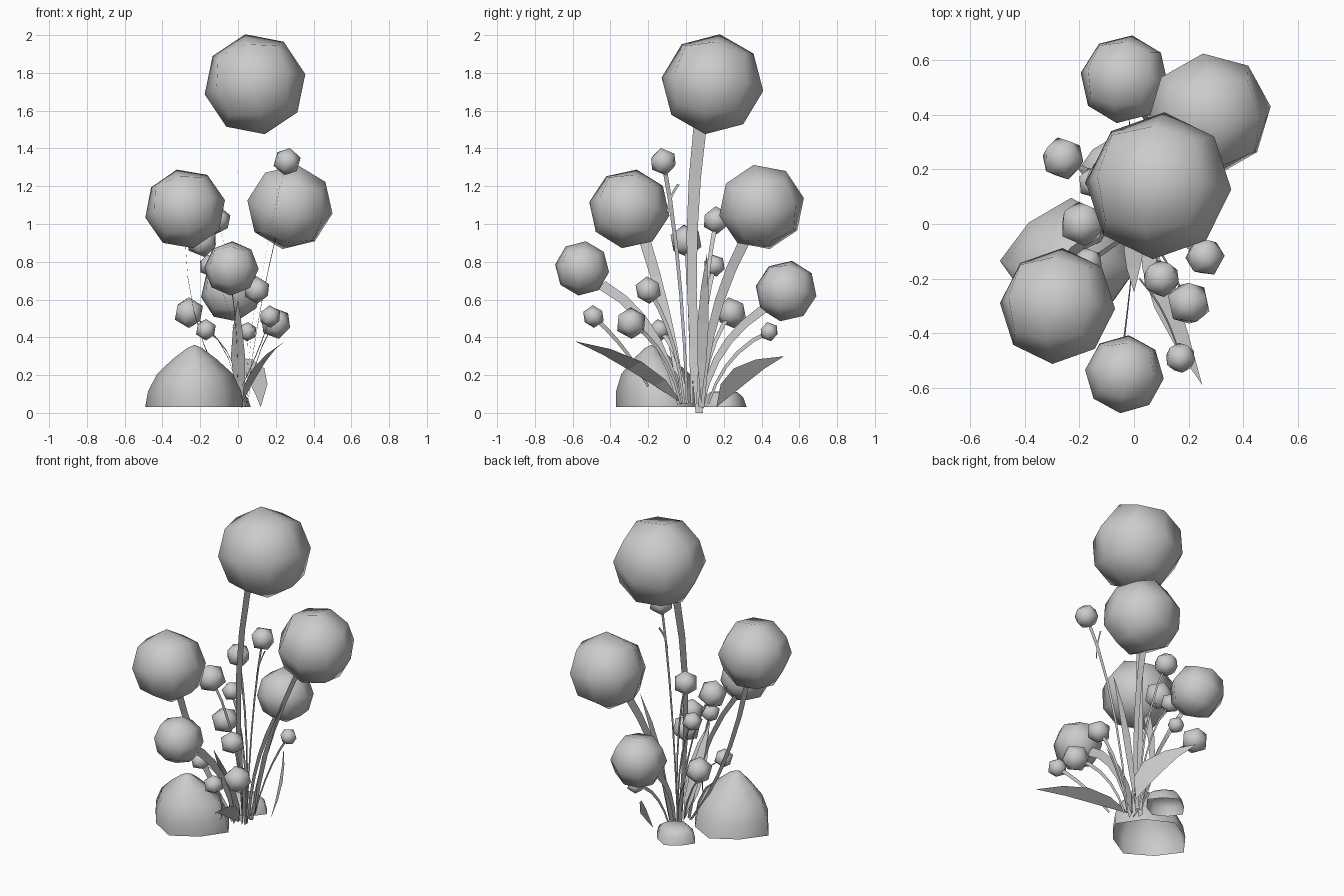
import bpy, bmesh, math, random
from mathutils import Vector, Euler

random.seed(4)
cube = bpy.data.objects.get("Cube")
if cube:
    bpy.data.objects.remove(cube, do_unlink=True)

grey = bpy.data.materials.new("plain_grey")
grey.use_nodes = True
colour = (0.6, 0.6, 0.6, 1)
grey.diffuse_color = colour
grey.node_tree.nodes["Principled BSDF"].inputs["Base Color"].default_value = colour


def finish(bm, name, smooth=True):
    mesh = bpy.data.meshes.new(name)
    for f in bm.faces:
        f.smooth = smooth
    bm.to_mesh(mesh)
    bm.free()
    mesh.materials.append(grey)
    obj = bpy.data.objects.new(name, mesh)
    bpy.context.collection.objects.link(obj)
    return obj


def place(obj, centre):
    obj.location = centre
    obj.rotation_euler = Euler([random.uniform(-0.25, 0.25) for _ in range(3)])


def flower_head(name, centre, radius):
    """Coarse ball made from a cube split once and rounded."""
    bm = bmesh.new()
    bmesh.ops.create_cube(bm, size=2)
    bmesh.ops.subdivide_edges(bm, edges=bm.edges[:], cuts=1, use_grid_fill=True)
    for v in bm.verts:
        v.co = v.co.normalized() * radius
    place(finish(bm, name), centre)


def bud(name, centre, radius):
    bm = bmesh.new()
    bmesh.ops.create_icosphere(bm, subdivisions=1, radius=radius)
    place(finish(bm, name), centre)


def strip(name, a, b, c, across, width, steps=6):
    """Flat strip along an arc through b; width is a function of the position."""
    bm = bmesh.new()
    across = Vector(across).normalized()
    a, b, c = Vector(a), Vector(b), Vector(c)
    ctrl = 2 * b - (a + c) / 2
    last = None
    for i in range(steps + 1):
        t = i / steps
        p = a * (1 - t) ** 2 + ctrl * 2 * t * (1 - t) + c * t * t
        off = across * width(t) / 2
        pair = [bm.verts.new(p - off), bm.verts.new(p + off)]
        if last:
            bm.faces.new((last[0], last[1], pair[1], pair[0]))
        last = pair
    bmesh.ops.remove_doubles(bm, verts=bm.verts, dist=0.0005)
    finish(bm, name, False)


def stem(name, a, b, c, w):
    """Ribbon stem that is edge-on from the front and tapers to its foot."""
    strip(name, a, b, c, (0, c[2] - a[2], a[1] - c[1]), lambda t: w * (0.55 + 0.45 * t), 5)


def rock(name, centre, size, peak, profile, sides):
    """Open-bottomed dome whose rings drift towards an off-centre peak."""
    bm = bmesh.new()
    last = None
    for r, h in profile:
        ring = []
        for k in range(sides):
            ang = k * math.tau / sides
            rad = r * (1 - 0.14 * math.sin(2 * ang) ** 2) * random.uniform(0.98, 1.02)
            ring.append(bm.verts.new((centre[0] + peak[0] * h + size[0] * rad * math.cos(ang),
                                      centre[1] + peak[1] * h + size[1] * rad * math.sin(ang),
                                      0.03 + size[2] * h)))
        if last:
            for k in range(sides):
                n = (k + 1) % sides
                bm.faces.new((last[k], last[n], ring[n], ring[k]))
        last = ring
    tip = bm.verts.new((centre[0] + peak[0], centre[1] + peak[1], 0.03 + size[2]))
    for k in range(sides):
        bm.faces.new((last[k], last[(k + 1) % sides], tip))
    finish(bm, name)


# Large flower heads
for name, centre, radius in [("top", (0.09, 0.14, 1.74), 0.272), ("front_right", (-0.28, -0.3, 1.08), 0.216),
                             ("back_left", (0.275, 0.4, 1.09), 0.23), ("front", (-0.035, -0.55, 0.765), 0.145),
                             ("back", (-0.035, 0.53, 0.645), 0.165)]:
    flower_head(name + "_flower_head", centre, radius)

# Flat stems of the large heads
for name, a, b, c, w in [
        ("top", (0.01, 0.07, 0.0), (-0.02, 0.03, 0.8), (0.02, 0.075, 1.52), 0.07),
        ("front_right", (-0.02, -0.02, 0.05), (-0.21, -0.09, 0.45), (-0.28, -0.22, 0.92), 0.06),
        ("back_left", (0.04, 0.08, 0.03), (0.11, 0.15, 0.5), (0.2, 0.32, 0.93), 0.06),
        ("front", (0, -0.03, 0.05), (-0.01, -0.19, 0.44), (-0.04, -0.45, 0.68), 0.06),
        ("back", (0.02, 0.08, 0.03), (0, 0.19, 0.33), (-0.02, 0.41, 0.55), 0.05)]:
    stem(name + "_stem", a, b, c, w)

# Small buds on thin stalks
buds = [((0.26, -0.12, 1.33), 0.075), ((-0.19, 0.0, 0.91), 0.088), ((-0.11, 0.16, 1.02), 0.075),
        ((-0.15, 0.15, 0.78), 0.06), ((0.1, -0.2, 0.65), 0.073), ((0.2, -0.29, 0.475), 0.085),
        ((-0.17, -0.14, 0.44), 0.058), ((0.05, 0.44, 0.43), 0.052), ((-0.26, 0.24, 0.53), 0.083)]
for i, (centre, radius) in enumerate(buds):
    bud(f"bud_{i + 1}", centre, radius)
    x, y, z = centre
    foot = (0.03 + 0.1 * x, 0.03 + 0.2 * y, 0.05)
    stem(f"bud_stalk_{i + 1}", foot, (0.03 + 0.4 * x, 0.02 + 0.5 * y, 0.05 + 0.54 * z), centre, 0.024)
bud("low_front_bud", (0.17, -0.49, 0.51), 0.06)
stem("low_front_stalk", (0.02, -0.2, 0.14), (0.11, -0.33, 0.34), (0.17, -0.49, 0.51), 0.024)
stem("twig", (0.2, -0.1, 1.06), (0.21, -0.08, 1.14), (0.22, -0.04, 1.21), 0.015)

# Pointed leaves
for name, a, b, c, across, w in [
        ("front_leaf", (0.02, -0.02, 0.05), (0.11, -0.27, 0.25), (0.25, -0.59, 0.38), (0.6, 0.6, 0.35), 0.11),
        ("back_leaf", (0.12, 0.16, 0.03), (0.1, 0.29, 0.2), (-0.04, 0.52, 0.3), (0.6, -0.55, 0.55), 0.13),
        ("upright_leaf", (0.02, 0.0, 0.04), (0.0, -0.09, 0.3), (0.0, -0.25, 0.6), (1, 0, 0), 0.075),
        ("side_leaf", (0.06, 0.08, 0.05), (0.13, 0.09, 0.47), (0.25, 0.11, 0.84), (0, 1, 0), 0.06)]:
    strip(name, a, b, c, across, lambda t, w=w: w * math.sin(math.pi * t ** 0.9), 4)

# Rocks
rock("large_rock", (-0.23, -0.135), (0.26, 0.235, 0.33), (0, -0.05),
     [(1, 0), (0.96, 0.25), (0.78, 0.53), (0.45, 0.77), (0.15, 0.95)], 8)
rock("small_rock", (-0.07, 0.2), (0.135, 0.12, 0.085), (0, 0),
     [(1, 0), (0.88, 0.6), (0.6, 0.95)], 8)
